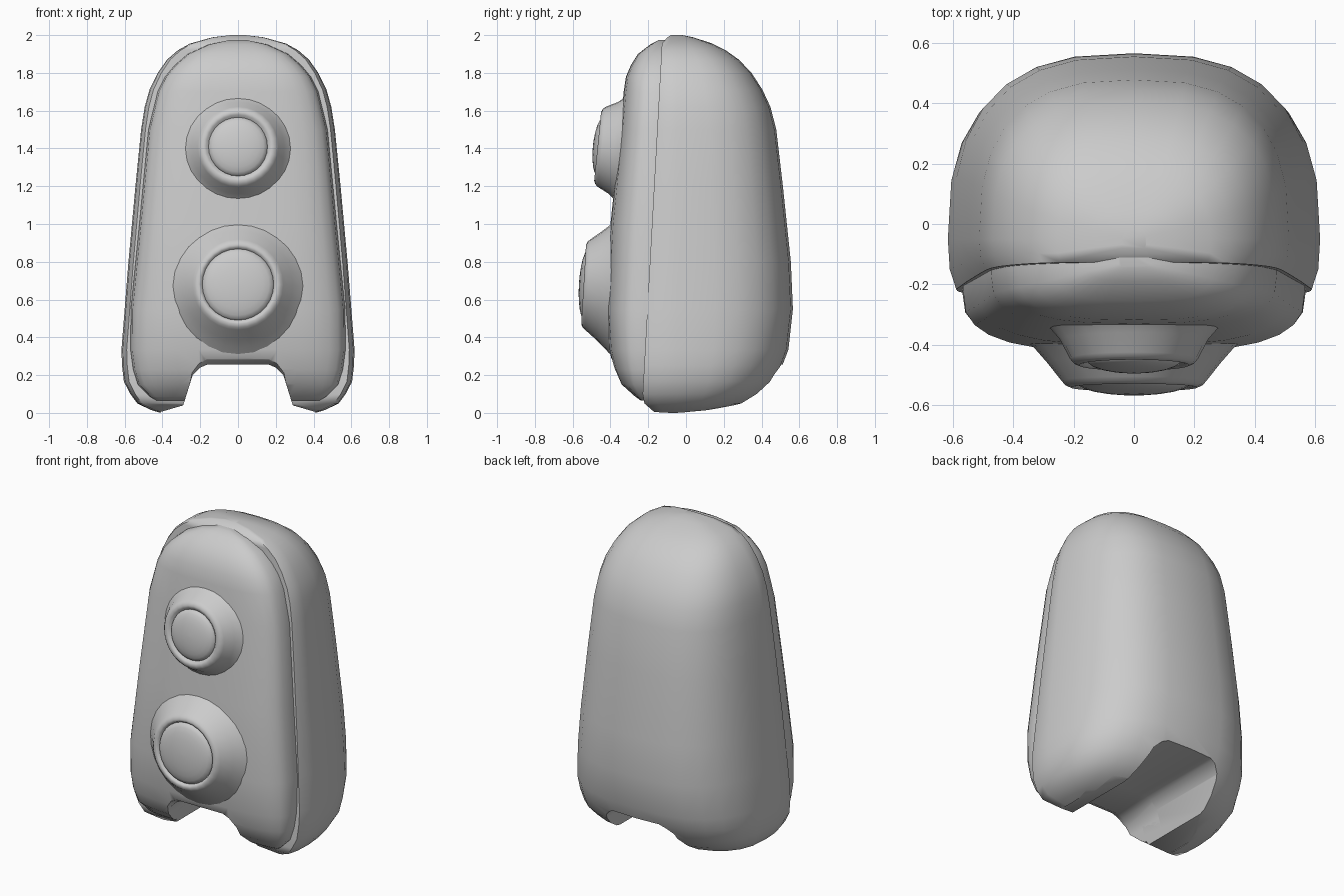
import bpy, bmesh, math
from mathutils import Vector, Matrix

if "Cube" in bpy.data.objects:
    bpy.data.objects.remove(bpy.data.objects["Cube"])


def shade(ob, angle):
    bpy.ops.object.select_all(action='DESELECT')
    ob.select_set(True)
    bpy.context.view_layer.objects.active = ob
    bpy.ops.object.shade_smooth_by_angle(angle=math.radians(angle))


def loft(name, rings):
    """Closed skin over rings with equal point counts, capped at both ends."""
    bm = bmesh.new()
    loops = [[bm.verts.new(p) for p in ring] for ring in rings]
    n = len(loops[0])
    for a, b in zip(loops, loops[1:]):
        for i in range(n):
            j = (i + 1) % n
            bm.faces.new((a[i], a[j], b[j], b[i]))
    bm.faces.new(loops[0])
    bm.faces.new(loops[-1])
    bmesh.ops.recalc_face_normals(bm, faces=bm.faces[:])
    mesh = bpy.data.meshes.new(name)
    bm.to_mesh(mesh)
    bm.free()
    ob = bpy.data.objects.new(name, mesh)
    bpy.context.collection.objects.link(ob)
    return ob


def half_section(z, w, back, y_mid, y_end, n, steps=14):
    """Points 'back' (x factor, y), mirrored, joined by a rounded-over curve."""
    pts = [Vector((w * f, y, z)) for f, y in back]
    for i in range(steps + 1):
        t = math.pi * i / steps
        c, s = math.cos(t), max(math.sin(t), 0)
        x = math.copysign(abs(c) ** (2 / n), c) * w
        pts.append(Vector((x, y_mid + s ** (2 / n) * (y_end - y_mid), z)))
    return pts + [Vector((-w * f, y, z)) for f, y in reversed(back)]


def cut(ob, cutter):
    """Cut the foot arch and smooth the shading."""
    bpy.context.view_layer.objects.active = ob
    m = ob.modifiers.new("arch", 'BOOLEAN')
    m.operation, m.object, m.solver = 'DIFFERENCE', cutter, 'EXACT'
    bpy.ops.object.modifier_apply(modifier="arch")
    shade(ob, 48)


# Arch cutter between the two feet, slightly flared at the front
half = [(0.41, -0.02), (0.41, 0.005), (0.29, 0.04), (0.24, 0.2), (0.2, 0.24), (0.16, 0.257)]
arch = half + [(-x, z) for x, z in reversed(half)]
flare = [(-.6, 1.12, 1.5), (-.43, 1.08, 1.28), (-.39, 1.03, 1.1), (-.34, 1, 1), (1, 1, 1)]
cutter = loft("arch_cutter", [[(x * sx, y, z * sz) for x, z in arch] for y, sx, sz in flare])
cutter.hide_render = True

# Rear shell: height, half width, back y
shell_rows = [(0.0, .41, .05), (.015, .46, .18), (.05, .533, .32), (.1, .57, .4),
              (.165, .604, .466), (.25, .614, .51), (.335, .617, .542), (.55, .6, .566),
              (.8, .58, .555), (1.2, .543, .513), (1.5, .513, .478), (1.62, .494, .447),
              (1.71, .469, .405), (1.8, .425, .347), (1.87, .376, .28), (1.92, .318, .21),
              (1.955, .255, .14), (1.988, .137, .04), (2.0, .04, -.02)]
rings = []
for z, w, yb in shell_rows:
    seam = -0.235 + 0.055 * z
    seam += 1.2 * max(0, 0.06 - z) + 1.5 * max(0, z - 1.97)
    mid = min(-0.05, seam + 0.5 * (yb - seam))
    edge = seam + .4 * (mid - seam)
    rings.append(half_section(z, w, [(.955, seam), (.99, edge)], mid, yb, 2.7))
cut(loft("rear_shell", rings), cutter)

# Front panel: height, half width, front y
panel_rows = [(.065, .43, -.24), (.085, .465, -.27), (.15, .53, -.345), (.23, .555, -.38),
              (.335, .569, -.407), (.55, .567, -.424), (1.0, .522, -.4), (1.5, .474, -.348),
              (1.7, .425, -.33), (1.78, .385, -.318), (1.84, .335, -.292), (1.9, .265, -.255),
              (1.95, .155, -.19), (1.973, .05, -.145)]
rings = []
for z, w, yf in panel_rows:
    mid = max(-0.245 + 0.055 * z, yf + 0.015)
    rings.append(half_section(z, w, [(.985, -.08)], mid, yf, 3))
cut(loft("front_panel", rings), cutter)
bpy.data.objects.remove(cutter)


# Round parts: profile of (radius, height) turned about the button axis
def revolve(name, profile, matrix, seg=28):
    rings = [[matrix @ Vector((r * math.cos(2 * math.pi * i / seg),
                               r * math.sin(2 * math.pi * i / seg), h))
              for i in range(seg)] for r, h in profile]
    shade(loft(name, rings), 75)


def button(name, z, y, rim, lens, base, tilt):
    """Mound with a raised rim, and a domed lens set into it."""
    # local +z points out of the panel towards -y
    place = Matrix.Translation((0, y, z)) @ Matrix.Rotation(math.pi / 2 - tilt, 4, 'X')
    revolve(name + "_housing",
            [(base + .035, -.15), (base, -.115), (base - .035, -.075), (rim + .018, -.012),
             (rim + .006, .002), (rim - .012, .01), (rim - .026, .006),
             (lens, -.006), (lens - .02, -.02)], place)
    dome = [(lens * math.cos(a), -.008 + .043 * math.sin(a))
            for a in (math.radians(d) for d in (0, 15, 30, 45, 60, 75, 88))]
    revolve(name + "_lens", [(lens, -.04)] + dome, place)


button("upper", 1.41, -0.458, 0.195, 0.157, 0.28, 0.10)
button("lower", 0.68, -0.532, 0.222, 0.19, 0.325, 0.06)
